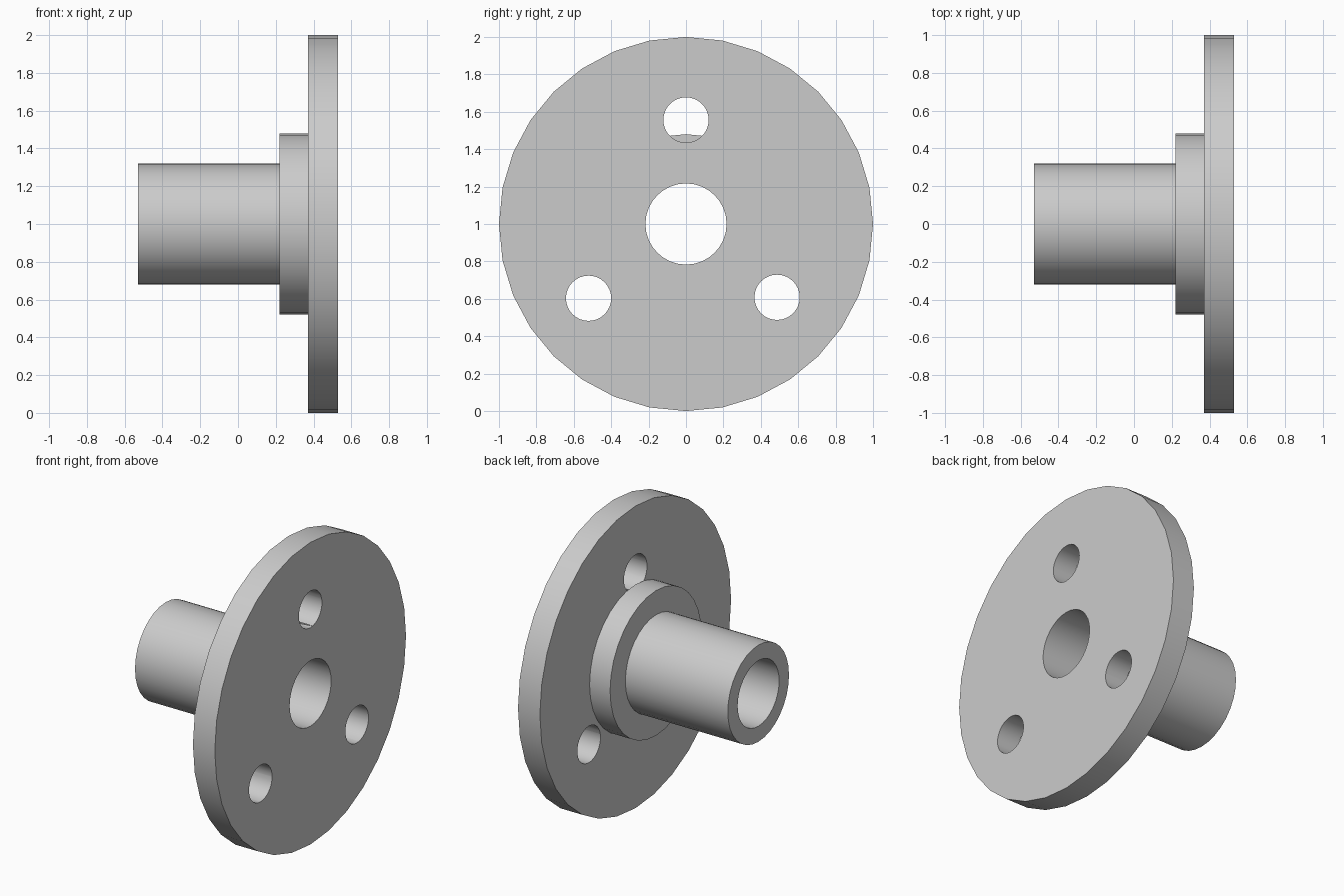
import bpy
import bmesh
from math import radians, pi, cos, sin

cube = bpy.data.objects.get("Cube")
if cube:
    bpy.data.objects.remove(cube, do_unlink=True)

SIDES = 32
AXIS_Z = 1.0
BORE = 0.217

steel = bpy.data.materials.new("grey_steel")
steel.use_nodes = True
colour = (0.6, 0.6, 0.6, 1)
steel.diffuse_color = colour
steel.node_tree.nodes["Principled BSDF"].inputs["Base Color"].default_value = colour


def tube(name, x0, x1, outer, inner):
    """Ring-shaped solid along x, with its axis at AXIS_Z."""
    bm = bmesh.new()
    profile = [(x0, inner), (x0, outer), (x1, outer), (x1, inner)]
    rings = []
    for x, r in profile:
        rings.append([bm.verts.new((x, r * cos(2 * pi * i / SIDES), r * sin(2 * pi * i / SIDES)))
                      for i in range(SIDES)])
    for k, ring in enumerate(rings):
        after = rings[(k + 1) % len(rings)]
        for i in range(SIDES):
            j = (i + 1) % SIDES
            bm.faces.new((ring[i], ring[j], after[j], after[i]))
    bmesh.ops.recalc_face_normals(bm, faces=bm.faces)
    mesh = bpy.data.meshes.new(name)
    bm.to_mesh(mesh)
    bm.free()
    mesh.materials.append(steel)
    obj = bpy.data.objects.new(name, mesh)
    obj.location.z = AXIS_Z
    bpy.context.collection.objects.link(obj)
    return obj


def select_only(obj):
    bpy.ops.object.select_all(action="DESELECT")
    obj.select_set(True)
    bpy.context.view_layer.objects.active = obj


def drill(target, x, y, z, radius):
    """Cut a round hole through the target along x."""
    bpy.ops.mesh.primitive_cylinder_add(vertices=SIDES, radius=radius, depth=0.5,
                                        location=(x, y, z), rotation=(0, radians(90), 0))
    cutter = bpy.context.object
    cutter.hide_render = True
    cutter.data.materials.append(steel)
    select_only(target)
    cut = target.modifiers.new("bolt_hole", "BOOLEAN")
    cut.operation = "DIFFERENCE"
    cut.solver = "EXACT"
    cut.object = cutter
    bpy.ops.object.modifier_apply(modifier=cut.name)
    bpy.data.objects.remove(cutter, do_unlink=True)


# Wide disc, stepped collar and long sleeve share one bore
flange = tube("flange", 0.37, 0.53, 1.0, BORE)
collar = tube("collar", 0.22, 0.37, 0.48, BORE)
sleeve = tube("sleeve", -0.53, 0.22, 0.32, BORE)

# Three bolt holes through the flange only
for y, z in [(0, 1.556), (-0.521, 0.603), (0.487, 0.608)]:
    drill(flange, 0.45, y, z, 0.121)

for part in (flange, collar, sleeve):
    select_only(part)
    bpy.ops.object.shade_smooth_by_angle(angle=radians(30))
